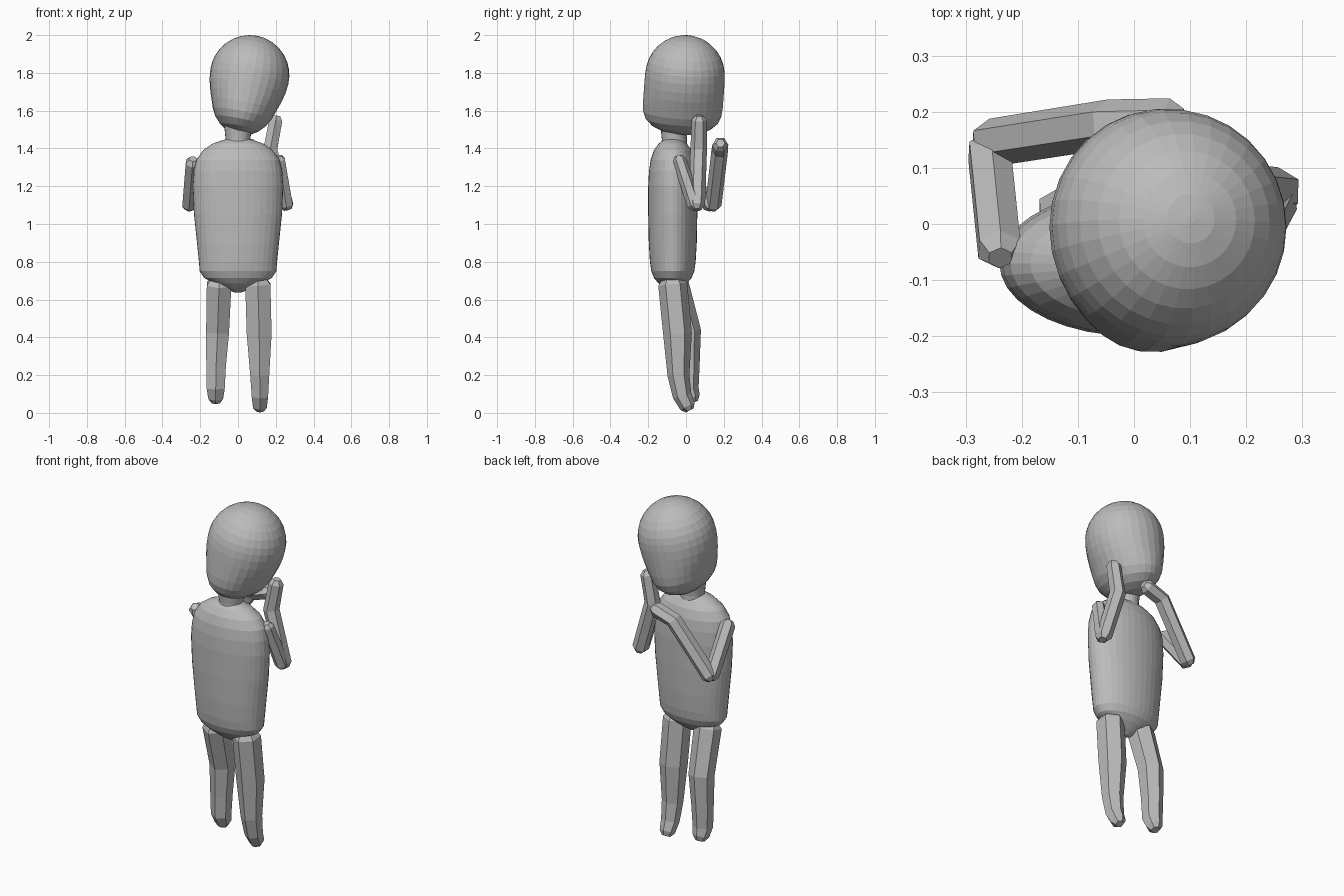
import bpy, bmesh, math
from mathutils import Vector

if "Cube" in bpy.data.objects:
    bpy.data.objects.remove(bpy.data.objects["Cube"])

mat = bpy.data.materials.new("plain grey")
mat.diffuse_color = (0.5, 0.5, 0.5, 1)
mat.use_nodes = True
mat.node_tree.nodes["Principled BSDF"].inputs["Base Color"].default_value = mat.diffuse_color


def skin(bm, rings):
    """Join equal-length rings of points into a closed tube."""
    vs = [[bm.verts.new(p) for p in r] for r in rings]
    n = len(vs[0])
    for a, b in zip(vs, vs[1:]):
        for i in range(n):
            j = (i + 1) % n
            bm.faces.new((a[i], a[j], b[j], b[i]))
    bm.faces.new(vs[0])
    bm.faces.new(vs[-1])


def finish(name, bm):
    bmesh.ops.recalc_face_normals(bm, faces=bm.faces)
    me = bpy.data.meshes.new(name)
    bm.to_mesh(me)
    bm.free()
    me.materials.append(mat)
    ob = bpy.data.objects.new(name, me)
    bpy.context.collection.objects.link(ob)
    return ob


def ring(c, u, v, rx, ry, n, turn=0.0):
    return [c + u * (rx * math.cos(2 * math.pi * i / n + turn))
            + v * (ry * math.sin(2 * math.pi * i / n + turn)) for i in range(n)]


def body(name, base, up, profile, n):
    """Elliptical loft; profile rows are (height along axis, rx, ry)."""
    up = Vector(up).normalized()
    v = up.cross(Vector((1, 0, 0))).normalized()
    u = v.cross(up)
    bm = bmesh.new()
    skin(bm, [ring(Vector(base) + up * s, u, v, rx, ry, n) for s, rx, ry in profile])
    return finish(name, bm)


def limb(name, chains):
    """Six-sided tubes with bevelled ends; each chain is a list of (x, y, z, radius)."""
    bm = bmesh.new()
    for ch in chains:
        pts = [Vector(p[:3]) for p in ch]
        rad = [p[3] for p in ch]
        d0 = (pts[1] - pts[0]).normalized()
        d1 = (pts[-1] - pts[-2]).normalized()
        pts = [pts[0] - d0 * rad[0] * 0.6] + pts + [pts[-1] + d1 * rad[-1] * 0.6]
        rad = [rad[0] * 0.55] + rad + [rad[-1] * 0.55]
        rings = []
        for i, p in enumerate(pts):
            t = (pts[min(i + 1, len(pts) - 1)] - pts[max(i - 1, 0)]).normalized()
            u = Vector((0, 1, 0.0))
            u = (u - t * u.dot(t)).normalized()
            rings.append(ring(p, u, t.cross(u), rad[i], rad[i], 6))
        skin(bm, rings)
    return finish(name, bm)


# head: round crown, narrowing toward the chin, tilted sideways
crown = [(0.21 * math.sin(math.radians(a)), 0.21 * math.cos(math.radians(a)),
          0.21 * math.cos(math.radians(a))) for a in (88, 78, 66, 54, 42, 30, 18, 8)]
jaw = [(-0.01, .21, .212), (-0.06, .205, .213), (-0.11, .193, .213), (-0.16, .176, .213),
       (-0.21, .159, .208), (-0.25, .137, .192), (-0.285, .105, .155), (-0.31, .065, .1),
       (-0.322, .02, .03)]
body("head", (0.062, -0.005, 1.79), (0.19, 0.07, 0.98), crown + jaw, 30)

# neck
body("neck", (0, -0.062, 0), (0, 0, 1),
     [(1.38, .07, .07), (1.45, .066, .066), (1.49, .07, .07), (1.53, .075, .075)], 24)

# torso
body("torso", (0, -0.07, 0), (0, 0, 1),
     [(1.452, .03, .02), (1.445, .08, .05), (1.425, .135, .075), (1.39, .185, .1),
      (1.34, .22, .117), (1.28, .234, .126), (1.2, .24, .13), (1.05, .233, .13),
      (0.9, .217, .127), (0.8, .207, .121), (0.75, .203, .114), (0.715, .18, .1),
      (0.685, .125, .075), (0.655, .06, .04), (0.638, .02, .015)], 36)

# legs
limb("leg_right", [[(.105, -.07, .68, .077), (.112, -.045, .42, .076),
                    (.115, -.04, .2, .058), (.116, -.02, .09, .05), (.116, .008, .035, .042)]])
limb("leg_left", [[(-.1, -.06, .68, .075), (-.108, .01, .43, .07),
                   (-.116, .012, .25, .06), (-.118, .012, .13, .055), (-.118, .03, .08, .045)]])

# arms: upper arm, then forearm and hand
limb("arm_right", [[(.217, -.035, 1.34, .036), (.255, .045, 1.1, .04)],
                   [(.257, .058, 1.1, .043), (.17, .067, 1.39, .044), (.2, .07, 1.55, .04)]])
limb("arm_left", [[(-.24, -.045, 1.325, .042), (-.258, .13, 1.1, .042)],
                  [(-.255, .145, 1.1, .043), (-.045, .178, 1.385, .044), (.065, .182, 1.42, .042)]])
